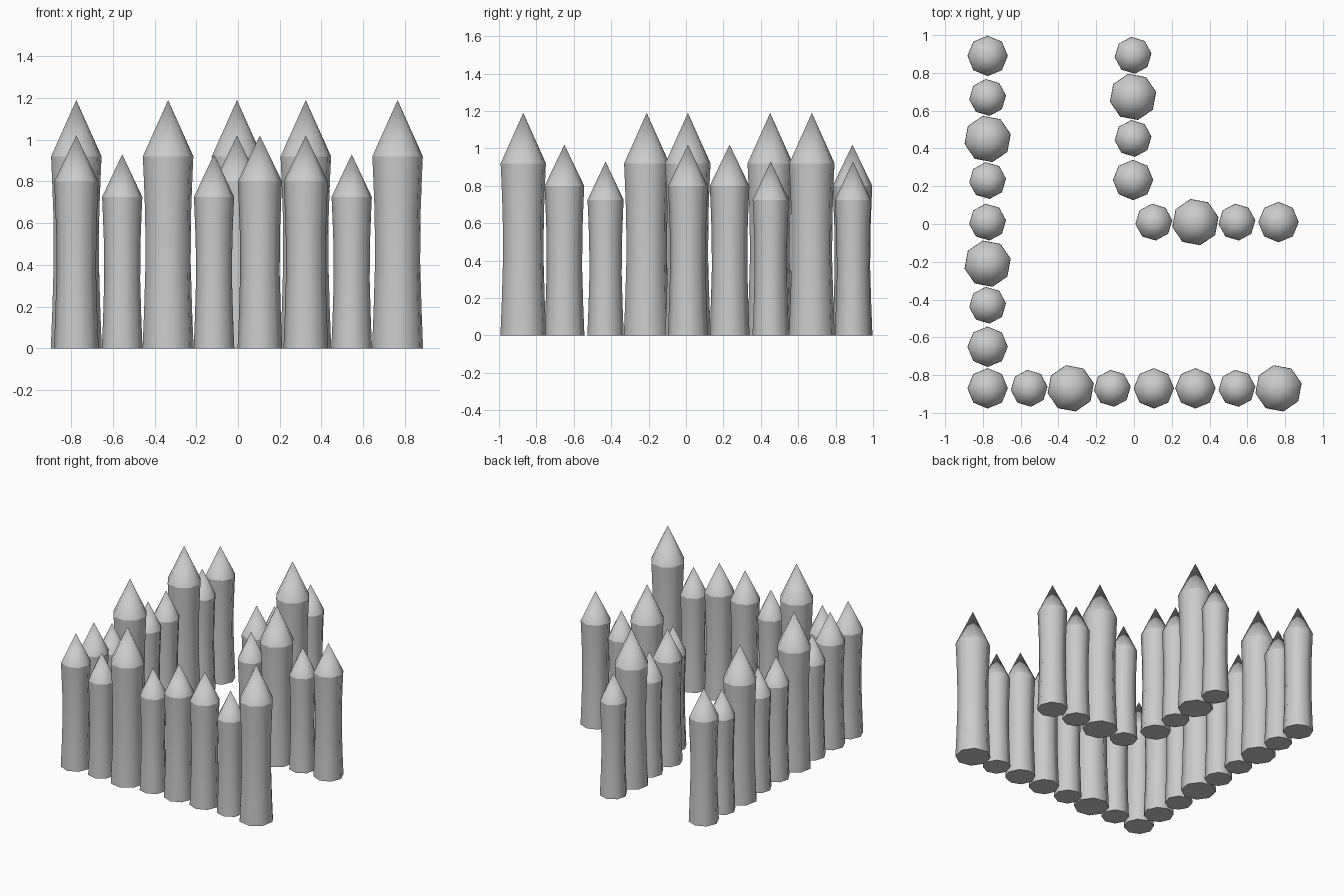
import bpy
import bmesh
from math import cos, sin, pi, radians

cube = bpy.data.objects.get("Cube")
if cube:
    bpy.data.objects.remove(cube, do_unlink=True)

grey = bpy.data.materials.new("plain_grey")
grey.use_nodes = True
colour = (0.6, 0.6, 0.6, 1)
grey.diffuse_color = colour
grey.node_tree.nodes["Principled BSDF"].inputs["Base Color"].default_value = colour

SIDES = 8
# waisted trunk: fraction of shoulder height, fraction of radius
TRUNK = [(0, 1), (0.2, 0.94), (0.45, 0.885), (0.7, 0.9), (0.88, 0.95), (1, 0.99)]
# size: radius, shoulder height, tip height, turn in degrees
SIZES = {"L": ("large", 0.125, 0.92, 1.19, 12),
         "M": ("medium", 0.107, 0.80, 1.02, 0),
         "S": ("small", 0.098, 0.725, 0.93, 6)}


def stake_mesh(name, radius, shoulder, tip, turn):
    """Pointed stake with a narrow waist and a crease below the tip."""
    bm = bmesh.new()
    rings = []
    for h, r in TRUNK:
        angles = [2 * pi * i / SIDES + radians(turn) for i in range(SIDES)]
        rings.append([bm.verts.new((radius * r * cos(a), radius * r * sin(a), h * shoulder))
                      for a in angles])
    apex = bm.verts.new((0, 0, tip))
    base = bm.faces.new(rings[0][::-1])
    for i in range(SIDES):
        j = (i + 1) % SIDES
        for low, high in zip(rings, rings[1:]):
            bm.faces.new((low[i], low[j], high[j], high[i]))
        bm.faces.new((rings[-1][i], rings[-1][j], apex))
    for face in bm.faces:
        face.smooth = face is not base
    # crisp edges around the foot and the shoulder
    for ring in (rings[0], rings[-1]):
        for i in range(SIDES):
            bm.edges.get((ring[i], ring[(i + 1) % SIDES])).smooth = False
    mesh = bpy.data.meshes.new(name + "_stake")
    bm.to_mesh(mesh)
    bm.free()
    mesh.materials.append(grey)
    return mesh


meshes = {key: stake_mesh(*spec) for key, spec in SIZES.items()}


def stake_row(name, pattern, start, step):
    """Row of stakes; each letter in the pattern is one size."""
    for i, key in enumerate(pattern):
        stake = bpy.data.objects.new(f"{name}_stake_{i + 1}", meshes[key])
        stake.location = (start[0] + step[0] * i, start[1] + step[1] * i, 0)
        bpy.context.collection.objects.link(stake)


GAP = 0.22
# outer walls meeting at the corner
stake_row("side_wall", "MMSLSSLSM", (-0.775, -0.87), (0, GAP))
stake_row("front_wall", "SLSMMSL", (-0.555, -0.87), (GAP, 0))
# inner walls
stake_row("inner_back_wall", "MSLS", (-0.005, 0.233), (0, GAP))
stake_row("inner_side_wall", "SLSM", (0.105, 0.01), (GAP, 0))
